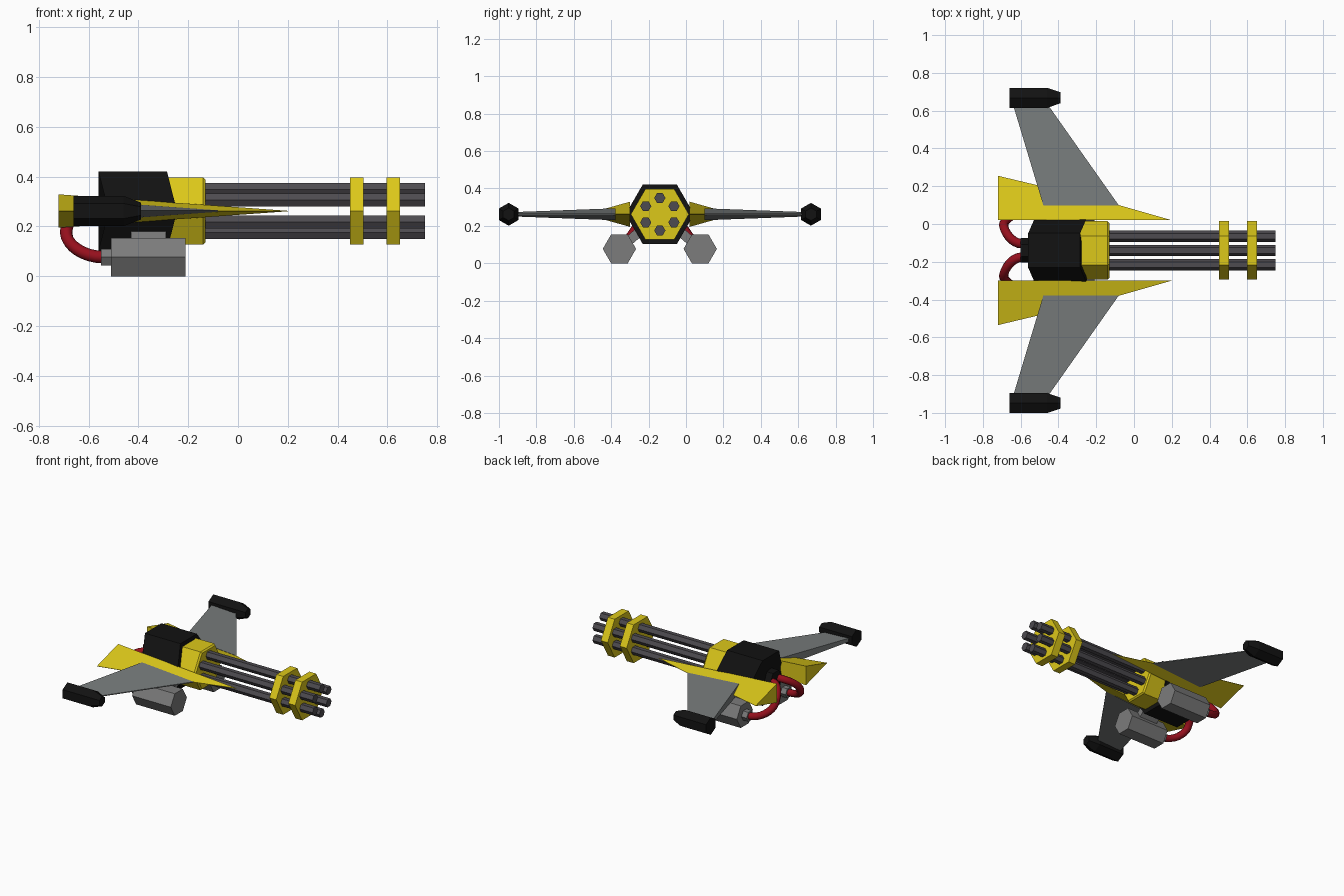
import bpy, bmesh
from math import pi, cos, sin
from mathutils import Vector

if "Cube" in bpy.data.objects:
    bpy.data.objects.remove(bpy.data.objects["Cube"])

CY, CZ = -0.14, 0.262   # long axis of the gun


def material(name, rgb):
    m = bpy.data.materials.new(name)
    m.diffuse_color = (*rgb, 1)
    m.use_nodes = True
    m.node_tree.nodes["Principled BSDF"].inputs["Base Color"].default_value = m.diffuse_color
    return m


YELLOW = material("yellow", (0.72, 0.58, 0.01))
BLACK = material("black", (0.006, 0.006, 0.006))
STEEL = material("gunmetal", (0.075, 0.07, 0.08))
GREY = material("wing_grey", (0.19, 0.205, 0.205))
POD = material("pod_grey", (0.2, 0.2, 0.2))
RED = material("red", (0.3, 0.005, 0.012))


def add_object(name, verts, faces, mat):
    bm = bmesh.new()
    vs = [bm.verts.new(v) for v in verts]
    for f in faces:
        bm.faces.new([vs[i] for i in f])
    bmesh.ops.remove_doubles(bm, verts=bm.verts[:], dist=1e-5)
    bmesh.ops.recalc_face_normals(bm, faces=bm.faces[:])
    me = bpy.data.meshes.new(name)
    bm.to_mesh(me)
    bm.free()
    me.materials.append(mat)
    ob = bpy.data.objects.new(name, me)
    bpy.context.collection.objects.link(ob)
    return ob


def hex_tube(name, rings, y, z, mat, phase=0.0, rake=0.0):
    """Six-sided solid along x; rings are (x, radius), rake moves side corners forward."""
    verts, faces, n = [], [], 6
    for x, r in rings:
        for k in range(n):
            a = phase + k * pi / 3
            verts.append((x + rake * (abs(cos(a)) > 0.9), y + r * cos(a), z + r * sin(a)))
    for i in range(len(rings) - 1):
        for k in range(n):
            k2 = (k + 1) % n
            faces.append((i * n + k, i * n + k2, (i + 1) * n + k2, (i + 1) * n + k))
    faces.append(range(n))
    faces.append(range((len(rings) - 1) * n, len(rings) * n))
    return add_object(name, verts, faces, mat)


def plate(name, outline, side, mat):
    """Tapered plate; outline points are (x, distance from axis, half thickness)."""
    n = len(outline)
    verts = [(x, CY + side * d, CZ + s * h) for s in (1, -1) for x, d, h in outline]
    faces = [tuple(range(n)), tuple(range(n, 2 * n))]
    faces += [(i, (i + 1) % n, n + (i + 1) % n, n + i) for i in range(n)]
    return add_object(name, verts, faces, mat)


# Gun body, collar, rear hose block
hex_tube("gun_body", [(-0.56, 0.183), (-0.285, 0.183)], CY, CZ, BLACK, rake=0.04)
hex_tube("barrel_collar", [(-0.32, 0.155), (-0.14, 0.155), (-0.13, 0.145)], CY, CZ, YELLOW)
hex_tube("hose_block", [(-0.60, 0.065), (-0.52, 0.065)], CY, CZ, BLACK)

# Barrel clamps and six barrels
for i, x in enumerate((0.45, 0.597)):
    hex_tube(f"barrel_clamp_{i + 1}", [(x, 0.155), (x + 0.053, 0.155)], CY, CZ, YELLOW)
for i in range(6):
    a = pi / 2 + i * pi / 3
    hex_tube(f"barrel_{i + 1}", [(-0.15, 0.03), (0.75, 0.03)],
             CY + 0.087 * cos(a), CZ + 0.087 * sin(a), STEEL)

for side, tag in ((1, "left"), (-1, "right")):
    # Wedge fin along the body, swept wing and wing tip
    plate(f"fin_{tag}", [(0.2, 0.16, 0.001), (-0.72, 0.16, 0.067), (-0.72, 0.395, 0.001),
                         (-0.51, 0.345, 0.001), (-0.48, 0.24, 0.028), (-0.08, 0.24, 0.001)],
          side, YELLOW)
    plate(f"wing_{tag}", [(-0.08, 0.238, 0.003), (-0.48, 0.238, 0.032),
                          (-0.64, 0.77, 0.012), (-0.455, 0.77, 0.003)], side, GREY)
    hex_tube(f"wing_tip_{tag}", [(-0.66, 0.061), (-0.46, 0.061), (-0.39, 0.034)],
             CY + side * 0.808, CZ, BLACK, phase=pi / 2)

    # Pod with rear connector
    py, pz = CY + side * 0.216, 0.077
    hex_tube(f"pod_{tag}", [(-0.51, 0.089), (-0.21, 0.089)], py, pz, POD)
    hex_tube(f"pod_connector_{tag}", [(-0.55, 0.038), (-0.50, 0.038)], py, pz, POD)

    # Slanted bracket between pod and body
    pod, body = Vector((0, py, pz)), Vector((0, CY, CZ))
    run = body - pod
    up = Vector((0, -run.z, run.y)).normalized() * 0.025
    ends = [pod + run * 0.2, pod + run * 0.5]
    verts = [Vector((x, 0, 0)) + e + s * up for x in (-0.43, -0.29) for e in ends for s in (1, -1)]
    add_object(f"pod_bracket_{tag}", verts,
               [(0, 1, 3, 2), (4, 5, 7, 6), (0, 1, 5, 4), (2, 3, 7, 6), (0, 2, 6, 4), (1, 3, 7, 5)], POD)

    # Red hose from rear block down to the pod
    cu = bpy.data.curves.new(f"hose_{tag}", 'CURVE')
    cu.dimensions = '3D'
    cu.bevel_depth = 0.025
    cu.bevel_resolution = 2
    cu.resolution_u = 8
    sp = cu.splines.new('BEZIER')
    sp.bezier_points.add(2)
    path = [((-0.59, 0.035, 0.262), (0.05, 0, 0)),
            ((-0.69, 0.135, 0.175), (0, -0.03, 0.05)),
            ((-0.54, 0.216, 0.077), (-0.07, 0, 0))]
    for i, (p, (co, h)) in enumerate(zip(sp.bezier_points, path)):
        c = Vector((co[0], CY + side * co[1], co[2]))
        h = Vector((h[0], side * h[1], h[2]))
        if i != 1:
            h = Vector((0.06 if i == 0 else -0.08, 0, 0))
        p.handle_left_type = p.handle_right_type = 'FREE'
        p.co, p.handle_left, p.handle_right = c, c + h, c - h
    cu.materials.append(RED)
    bpy.context.collection.objects.link(bpy.data.objects.new(f"hose_{tag}", cu))
